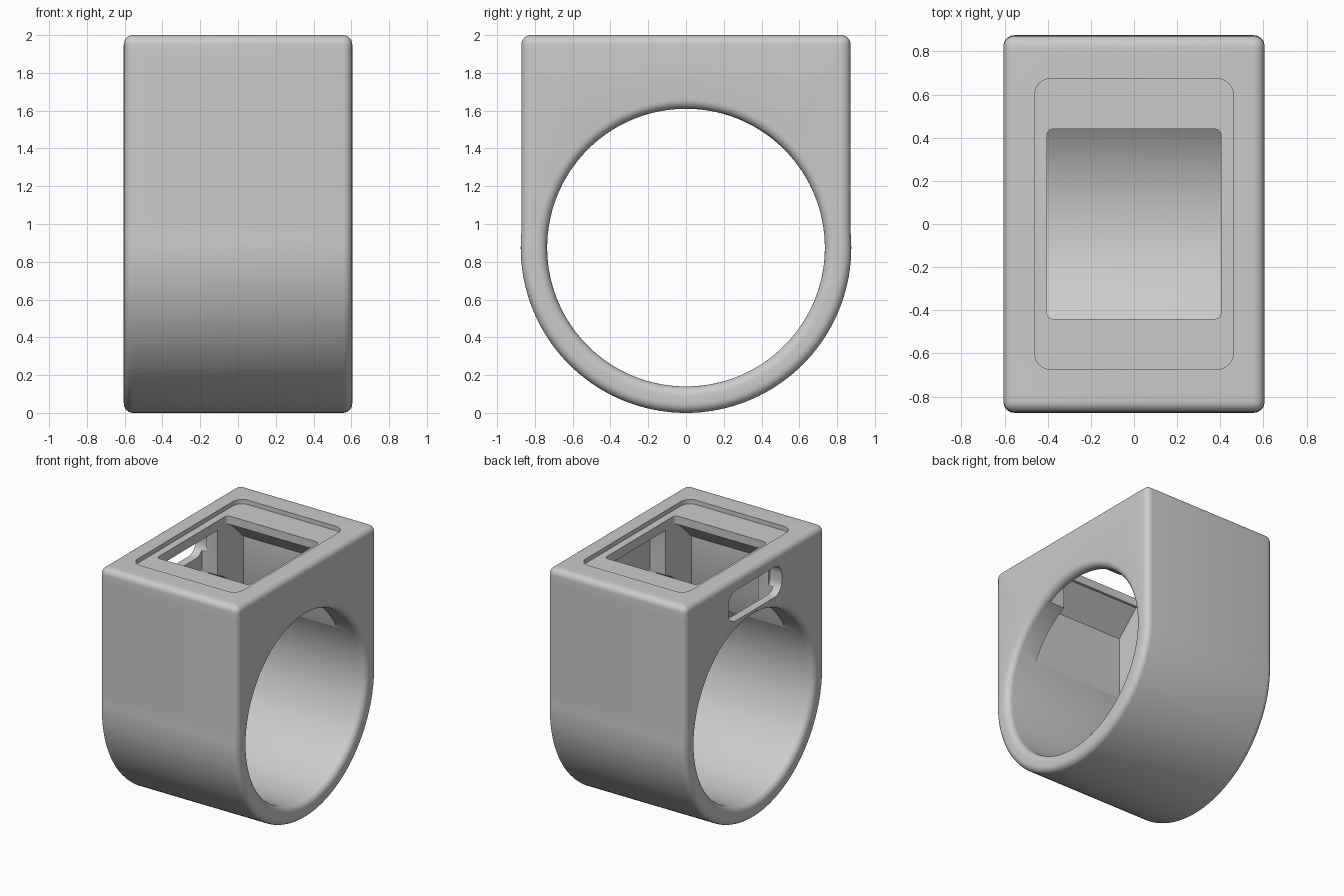
import bpy
import bmesh
from math import sin, cos, pi, asin, atan2, radians

if "Cube" in bpy.data.objects:
    bpy.data.objects.remove(bpy.data.objects["Cube"], do_unlink=True)

HALF_W, HALF_D, TOP = 0.605, 0.872, 2.0   # block half width, half depth, height
RING, BORE, MID = 0.875, 0.735, 0.875     # band radii and centre height
FILLET = 0.05

grey = bpy.data.materials.new("plain_grey")
grey.use_nodes = True
grey.diffuse_color = (0.6, 0.6, 0.6, 1)
grey.node_tree.nodes["Principled BSDF"].inputs["Base Color"].default_value = (0.6, 0.6, 0.6, 1)


def make_object(name, bm):
    bmesh.ops.recalc_face_normals(bm, faces=bm.faces)
    mesh = bpy.data.meshes.new(name)
    bm.to_mesh(mesh)
    bm.free()
    mesh.materials.append(grey)
    obj = bpy.data.objects.new(name, mesh)
    bpy.context.collection.objects.link(obj)
    return obj


def outline():
    """Side outline as (y, z, normal y, normal z), right half then mirrored."""
    half = []
    join = asin(HALF_D / RING)
    steps = 40
    for i in range(steps + 1):             # half circle of the band
        a = -pi / 2 + (pi - join) * i / steps
        half.append((RING * cos(a), MID + RING * sin(a), cos(a), sin(a)))
    low, high = half[-1][1], TOP - FILLET
    for i in range(1, 16):                 # straight side
        half.append((HALF_D, low + (high - low) * i / 16, 1, 0))
    for i in range(7):                     # rounded top corner
        a = pi / 2 * i / 6
        half.append((HALF_D - FILLET + FILLET * cos(a), high + FILLET * sin(a), cos(a), sin(a)))
    for i in range(1, 17):                 # flat top to the middle
        half.append(((HALF_D - FILLET) * (1 - i / 16), TOP, 0, 1))
    return half + [(-y, z, -ny, nz) for y, z, ny, nz in half[-2:0:-1]]


def build_body():
    """Sweep a rounded strip section around the outline and the finger hole."""
    arc = [pi / 2 * i / 6 for i in range(7)]
    section = [(FILLET * (1 - cos(a)), HALF_W - FILLET + FILLET * sin(a)) for a in arc]
    section = [(d, -x) for d, x in reversed(section)] + section
    bm = bmesh.new()
    loops = []
    for y, z, ny, nz in outline():
        a = atan2(z - MID, y)
        outer = [(x, y - ny * d, z - nz * d) for d, x in section]
        inner = [(x, (BORE + d) * cos(a), MID + (BORE + d) * sin(a)) for d, x in reversed(section)]
        loops.append([bm.verts.new(p) for p in outer + inner])
    for i, b in enumerate(loops):
        a = loops[i - 1]
        for j in range(len(a)):
            bm.faces.new((a[j - 1], a[j], b[j], b[j - 1]))
    return make_object("ring_body", bm)


def prism(name, points, axis, start, end):
    """Extrude a flat outline along x or z."""
    bm = bmesh.new()
    place = (lambda u, v, t: (t, u, v)) if axis == "x" else (lambda u, v, t: (u, v, t))
    face = bm.faces.new([bm.verts.new(place(u, v, start)) for u, v in points])
    out = bmesh.ops.extrude_face_region(bm, geom=[face])["geom"]
    shift = place(0, 0, end - start)
    bmesh.ops.translate(bm, vec=shift, verts=[g for g in out if isinstance(g, bmesh.types.BMVert)])
    return make_object(name, bm)


def rounded_rect(half_u, half_v, radius, centre_v=0.0, steps=6):
    points = []
    for q, (su, sv) in enumerate(((1, 1), (-1, 1), (-1, -1), (1, -1))):
        for i in range(steps + 1):
            a = pi / 2 * (q + i / steps)
            points.append((su * (half_u - radius) + radius * cos(a),
                           centre_v + sv * (half_v - radius) + radius * sin(a)))
    return points


body = build_body()

# Cavity with sloping shoulders under the lip
roof = [(0.65, 1.0), (0.65, 1.72), (0.46, 1.9)]
roof += [(-y, z) for y, z in reversed(roof)]

cutters = [
    prism("cavity_cutter", roof, "x", -0.405, 0.405),
    prism("side_pocket_cutter", rounded_rect(0.32, 0.3, 0.01, 1.59), "x", -0.54, 0.54),
    prism("window_cutter", rounded_rect(0.404, 0.44, 0.03), "z", 1.5, 2.2),
    prism("recess_cutter", rounded_rect(0.462, 0.675, 0.08), "z", 1.965, 2.2),
    prism("slot_cutter", rounded_rect(0.335, 0.12, 0.09, 1.78), "x", -0.8, -0.5),
]

bpy.ops.object.select_all(action="DESELECT")
bpy.context.view_layer.objects.active = body
body.select_set(True)
for cutter in cutters:
    cutter.hide_render = True
    cut = body.modifiers.new(cutter.name, "BOOLEAN")
    cut.operation = "DIFFERENCE"
    cut.solver = "EXACT"
    cut.object = cutter
    bpy.ops.object.modifier_apply(modifier=cut.name)
    bpy.data.objects.remove(cutter, do_unlink=True)

bpy.ops.object.shade_smooth_by_angle(angle=radians(30))
